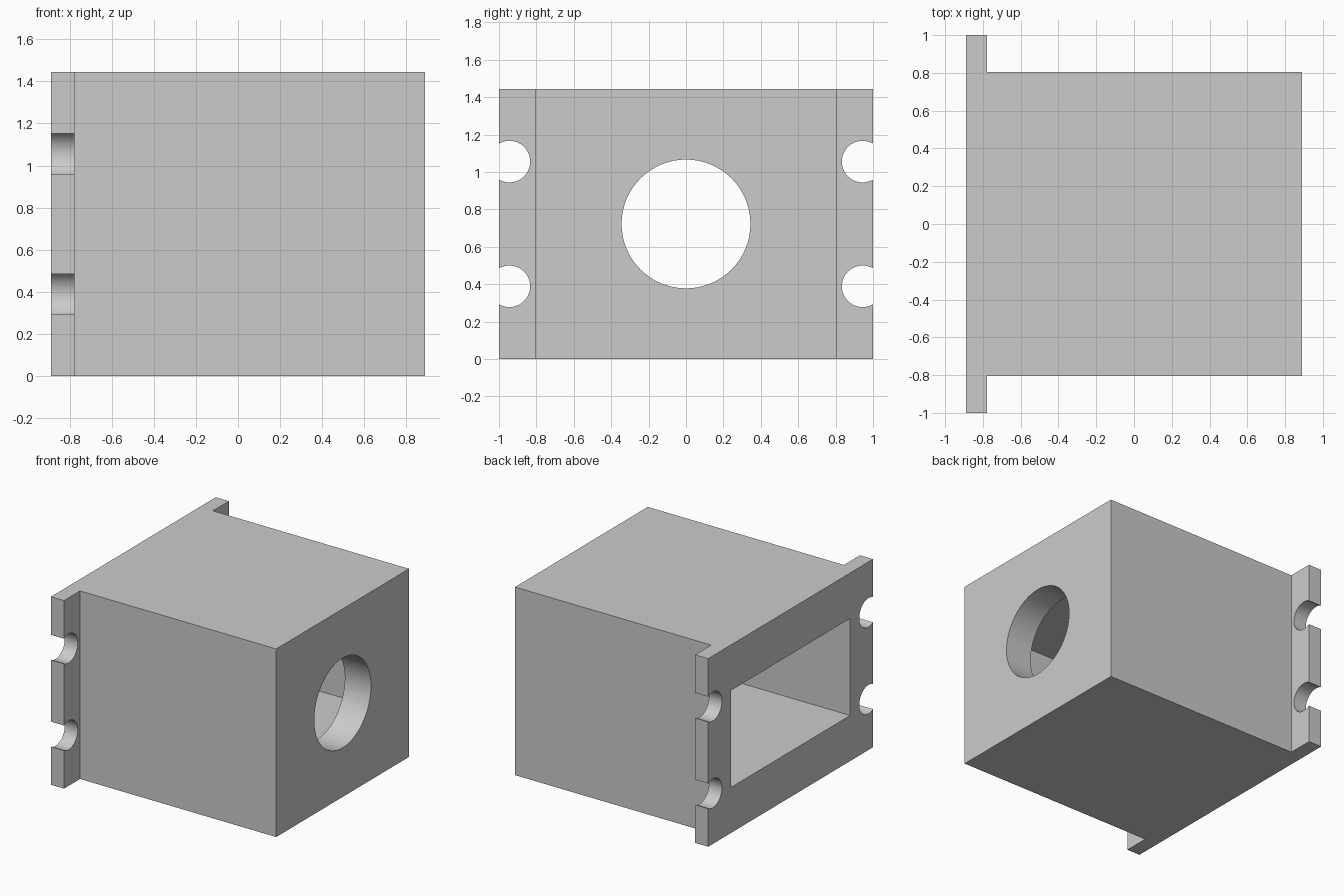
import bpy, bmesh, math
from mathutils import Matrix

cube = bpy.data.objects.get("Cube")
if cube:
    bpy.data.objects.remove(cube, do_unlink=True)

U = 1 / 18                      # one design unit
BACK, FRONT = -16 * U, 16 * U   # extent along x
HEIGHT = 26 * U
MID = HEIGHT / 2

grey = bpy.data.materials.new("plain grey")
grey.use_nodes = True
COLOUR = (0.6, 0.6, 0.6, 1)
grey.diffuse_color = COLOUR
grey.node_tree.nodes["Principled BSDF"].inputs["Base Color"].default_value = COLOUR


def add_object(name, bm):
    bmesh.ops.recalc_face_normals(bm, faces=bm.faces)
    mesh = bpy.data.meshes.new(name)
    bm.to_mesh(mesh)
    bm.free()
    mesh.materials.append(grey)
    obj = bpy.data.objects.new(name, mesh)
    bpy.context.collection.objects.link(obj)
    return obj


def box(name, x0, x1, half_y, z0, z1):
    bm = bmesh.new()
    size = Matrix.Diagonal((x1 - x0, 2 * half_y, z1 - z0, 1))
    place = Matrix.Translation(((x0 + x1) / 2, 0, (z0 + z1) / 2))
    bmesh.ops.create_cube(bm, size=1, matrix=place @ size)
    return add_object(name, bm)


def rod(name, radius, x0, x1, y, z):
    bm = bmesh.new()
    place = Matrix.Translation(((x0 + x1) / 2, y, z)) @ Matrix.Rotation(math.pi / 2, 4, 'Y')
    bmesh.ops.create_cone(bm, cap_ends=True, segments=64, radius1=radius,
                          radius2=radius, depth=x1 - x0, matrix=place)
    return add_object(name, bm)


# Housing with mounting flange: T-shaped plan extruded upwards
half_plan = [(FRONT, 14.5 * U), (BACK + 2 * U, 14.5 * U),
             (BACK + 2 * U, 18 * U), (BACK, 18 * U)]
plan = half_plan + [(x, -y) for x, y in reversed(half_plan)]
bm = bmesh.new()
base = bm.faces.new([bm.verts.new((x, y, 0)) for x, y in plan])
top = bmesh.ops.extrude_face_region(bm, geom=[base])["geom"]
bmesh.ops.translate(bm, vec=(0, 0, HEIGHT),
                    verts=[v for v in top if isinstance(v, bmesh.types.BMVert)])
housing = add_object("flanged_housing", bm)

# Rectangular pocket from the flange side, round port through the end wall
cutters = [
    box("pocket_cutter", BACK - 0.1, FRONT - 4 * U, 13 * U, MID - 6.7 * U, MID + 6.7 * U),
    rod("port_cutter", 6.2 * U, FRONT - 8 * U, FRONT + 0.1, 0, MID),
]

# Open screw notches along both flange edges
for side in (-1, 1):
    for z in (7, 19):
        cutters.append(rod("notch_cutter", 2 * U, BACK - 0.1, BACK + 4 * U,
                           side * 17 * U, z * U))

bpy.ops.object.select_all(action='DESELECT')
housing.select_set(True)
bpy.context.view_layer.objects.active = housing
for cutter in cutters:
    cutter.hide_render = True
    mod = housing.modifiers.new("cut", 'BOOLEAN')
    mod.operation = 'DIFFERENCE'
    mod.solver = 'EXACT'
    mod.object = cutter
    bpy.ops.object.modifier_apply(modifier=mod.name)
    bpy.data.objects.remove(cutter, do_unlink=True)

bpy.ops.object.shade_smooth_by_angle(angle=math.radians(30))
